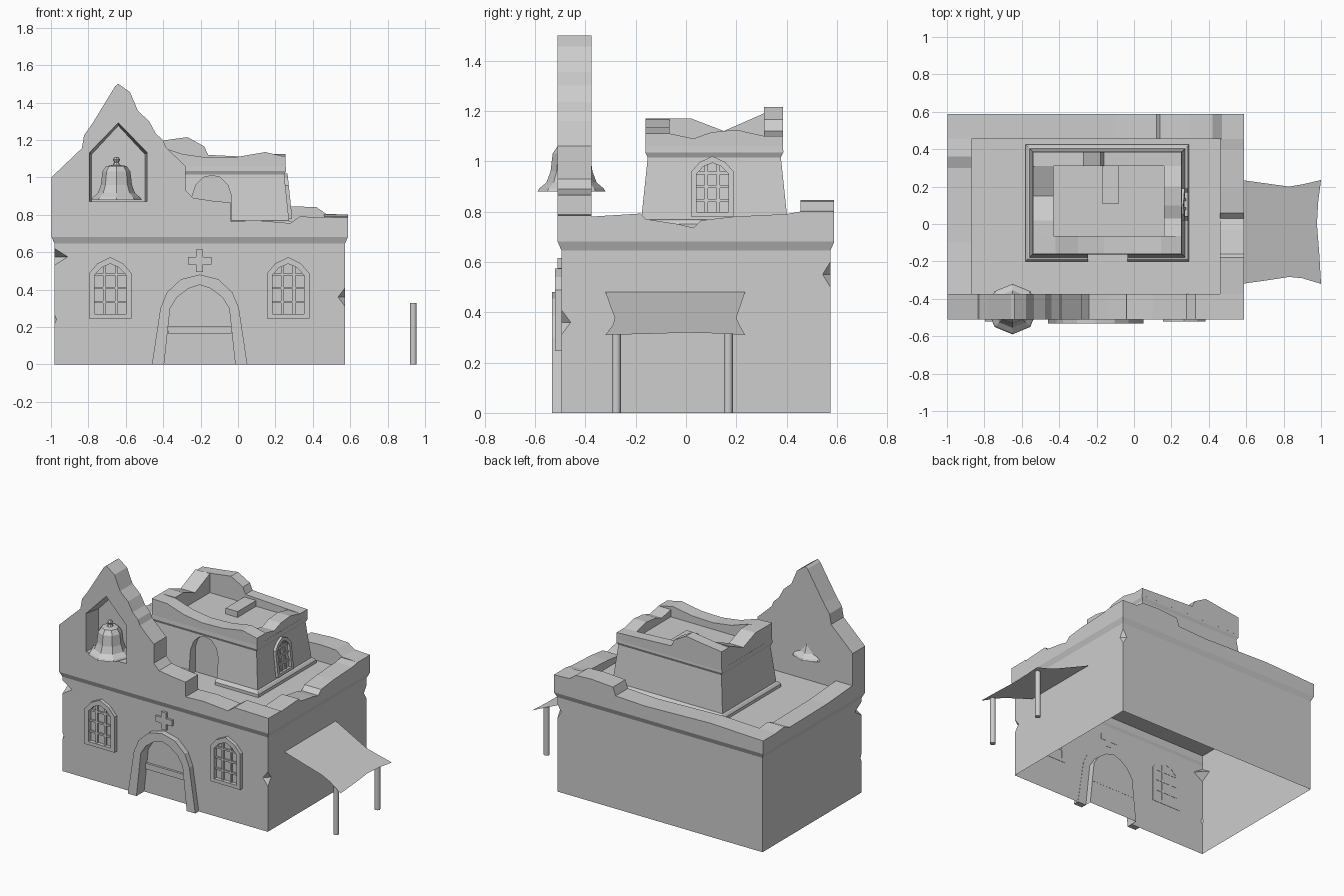
import bpy, bmesh, math
from mathutils import Vector

if "Cube" in bpy.data.objects:
    bpy.data.objects.remove(bpy.data.objects["Cube"], do_unlink=True)

stone = bpy.data.materials.new("plain_grey")
stone.use_nodes = True
grey = (0.61, 0.61, 0.61, 1)
stone.diffuse_color = grey
stone.node_tree.nodes["Principled BSDF"].inputs["Base Color"].default_value = grey


def finish(name, bm):
    bmesh.ops.recalc_face_normals(bm, faces=bm.faces[:])
    mesh = bpy.data.meshes.new(name)
    bm.to_mesh(mesh)
    bm.free()
    mesh.materials.append(stone)
    ob = bpy.data.objects.new(name, mesh)
    bpy.context.scene.collection.objects.link(ob)
    return ob


def prism(name, pts, axis, lo, hi, lean=0):
    """Extrude a (side, z) outline along x or y; lean shifts the depth with height."""
    bm = bmesh.new()
    if axis == "y":
        a, b = [[bm.verts.new((u, t, v)) for u, v in pts] for t in (lo, hi)]
    else:
        a, b = [[bm.verts.new((t + lean * (v - .77), u, v)) for u, v in pts] for t in (lo, hi)]
    bm.faces.new(a)
    bm.faces.new(b[::-1])
    for i in range(len(a)):
        j = (i + 1) % len(a)
        bm.faces.new((a[i], b[i], b[j], a[j]))
    return finish(name, bm)


def box(name, x, y, z):
    return prism(name, [(x[0], z[0]), (x[1], z[0]), (x[1], z[1]), (x[0], z[1])], "y", *y)


def ragged(name, tops, axis, lo, hi, base):
    """Broken wall: top outline above a level base."""
    return prism(name, [(tops[0][0], base)] + tops + [(tops[-1][0], base)], axis, lo, hi)


def stack(name, rings):
    """Skin a pile of point rings and cap both ends."""
    bm = bmesh.new()
    rings = [[bm.verts.new(p) for p in ring] for ring in rings]
    bm.faces.new(rings[0])
    bm.faces.new(rings[-1])
    n = len(rings[0])
    for a, b in zip(rings, rings[1:]):
        for i in range(n):
            j = (i + 1) % n
            bm.faces.new((a[i], a[j], b[j], b[i]))
    return finish(name, bm)


def loft(name, rect, levels):
    """Stack of rectangles, each grown outward by an amount at a height."""
    x0, x1, y0, y1 = rect
    return stack(name, [[(x0 - g, y0 - g, z), (x1 + g, y0 - g, z), (x1 + g, y1 + g, z), (x0 - g, y1 + g, z)]
                        for z, g in levels])


def cut(target, cutter):
    """Carve the cutter out of the target and discard it."""
    mod = target.modifiers.new("cut", "BOOLEAN")
    mod.operation, mod.solver, mod.object = "DIFFERENCE", "EXACT", cutter
    bpy.context.view_layer.update()
    deps = bpy.context.evaluated_depsgraph_get()
    mesh = bpy.data.meshes.new_from_object(target.evaluated_get(deps))
    target.modifiers.clear()
    target.data = mesh
    bpy.data.objects.remove(cutter, do_unlink=True)


def mirror_arch(c, half):
    """Full outline from the left half, listed as (distance from centre, z) up to the apex."""
    return [(c - d, z) for d, z in half] + [(c + d, z) for d, z in half[-2::-1]]


def chip(centre, r, h):
    """Stretched octahedron used to knock a notch in a corner."""
    bm = bmesh.new()
    c = Vector(centre)
    ring = [bm.verts.new(c + Vector((r * math.cos(k * math.pi / 2), r * math.sin(k * math.pi / 2), 0)))
            for k in range(4)]
    for end in (h, -h):
        tip = bm.verts.new(c + Vector((0, 0, end)))
        for i in range(4):
            bm.faces.new((ring[i], ring[(i + 1) % 4], tip))
    return finish("chip_cutter", bm)


def window(name, axis, c, w, z0, z1, wall, face, bars, lean=0):
    """Pointed frame from wall to face, with a sill and a shallower lattice."""
    h, t = z1 - z0, w * 0.26
    outer = mirror_arch(c, [(w, z0), (w, z0 + h * .74), (w * .6, z0 + h * .9), (0, z1)])
    inner = mirror_arch(c, [(w - t, z0), (w - t, z0 + h * .71), (w * .42, z0 + h * .83), (0, z1 - t * 1.2)])
    prism(name + "_frame", outer + inner[::-1], axis, wall, face, lean)

    def bar(label, u0, u1, v0, v1, depth):
        prism(name + label, [(u0, v0), (u1, v0), (u1, v1), (u0, v1)], axis, wall, depth, lean)
    bar("_sill", c - w + t, c + w - t, z0, z0 + t * .8, face)
    for s in (-1, 1):
        bar("_upright", c + s * w * .28 - .007, c + s * w * .28 + .007, z0, z0 + h * .88, bars)
    for k in (.27, .5, .72):
        bar("_crossbar", c - w + t, c + w - t, z0 + h * k - .006, z0 + h * k + .006, bars)


# Main building shell with a flared ledge, roofed at parapet foot level
body = loft("building_walls", (-.981, .572, -.495, .574), [(0, 0), (.645, 0), (.68, .015), (.73, .015)])
door_inner = [(.19, 0), (.158, .3), (.12, .36), (.06, .405), (0, .425)]
door_outer = [(.255, 0), (.21, .3), (.175, .385), (.1, .455), (0, .48)]
cut(body, prism("door_cutter", mirror_arch(-.205, [(.19, -.1)] + door_inner), "y", -.6, -.45))
for centre, r, h in (((.6, -.52, .36), .09, .12), ((-1, -.515, .575), .11, .07),
                     ((.6, .6, .55), .085, .14), ((-.99, -.505, .24), .03, .07)):
    cut(body, chip(centre, r, h))

# The underside is open
bm = bmesh.new()
bm.from_mesh(body.data)
under = [f for f in bm.faces if f.normal.z < -.9 and f.calc_center_median().z < .01]
bmesh.ops.delete(bm, geom=under, context="FACES")
bm.to_mesh(body.data)
bm.free()

# Doorway surround, door rail and cross
prism("door_arch", mirror_arch(-.205, door_outer) + mirror_arch(-.205, door_inner)[::-1], "y", -.533, -.493)
box("door_rail", (-.375, -.035), (-.465, -.449), (.165, .205))
prism("cross", [(-.225, .495), (-.187, .495), (-.187, .535), (-.143, .535), (-.143, .575), (-.187, .575),
                (-.187, .615), (-.225, .615), (-.225, .575), (-.268, .575), (-.268, .535), (-.225, .535)],
      "y", -.51, -.493)
for side, c in (("right", -.683), ("left", .268)):
    window(side + "_window", "y", c, .113, .245, .573, -.493, -.52, -.507)

# Broken front gable with a tapered bell niche
gable = ragged("front_gable", [
    (-.998, 1), (-.835, 1.155), (-.823, 1.225), (-.78, 1.285), (-.657, 1.487), (-.64, 1.5), (-.577, 1.455),
    (-.535, 1.355), (-.475, 1.3), (-.44, 1.235), (-.4, 1.197), (-.385, 1.16), (-.28, 1.06), (-.28, .93),
    (-.24, .89), (-.14, .875), (-.04, .865), (-.038, .765), (.1, .77), (.28, .755), (.33, .79), (.587, .785)],
    "y", -.51, -.375, .73)
niche = prism("niche_cutter", [(-.795, .872), (-.485, .872), (-.485, 1.133), (-.64, 1.293), (-.795, 1.133)],
              "y", -.52, -.39)
for v in niche.data.vertices:
    if v.co.y > -.5:
        v.co.x = -.64 + (v.co.x + .64) * .92
        v.co.z = .875 + (v.co.z - .875) * .96
cut(gable, niche)

# Eight-sided bell turned from a profile
bell_profile = ((.135, .88), (.128, .892), (.1, .915), (.083, .96), (.075, 1.03), (.055, 1.06), (.02, 1.066),
                (.012, 1.08), (.02, 1.095), (.01, 1.108))
stack("bell", [[(-.65 + r * math.sin(k * math.pi / 4), -.455 + r * math.cos(k * math.pi / 4), z)
                for k in range(8)] for r, z in bell_profile])

# Ragged roof parapet
ragged("back_parapet", [(-.996, .77), (-.6, .785), (-.1, .77), (.12, .78), (.14, .835), (.3, .845),
                        (.42, .84), (.47, .805), (.587, .8)], "y", .455, .589, .73)
ragged("left_parapet", [(-.375, .78), (-.18, .792), (-.16, .77), (-.03, .75), (.03, .735), (.06, .765),
                        (.19, .78), (.4, .79), (.455, .8)], "x", .46, .587, .73)
ragged("right_parapet", [(-.375, .78), (-.1, .76), (.3, .755), (.36, .78), (.455, .77)], "x", -.996, -.87, .73)

# Tapered roof tower with a thin moulded foot and an arched recess
tower = loft("tower_walls", (-.55, .265, -.17, .395),
             [(.72, .03), (.75, .03), (.765, .018), (.768, .008), (1.015, -.018), (1.035, -.008), (1.06, -.01)])
recess = [(.105, .7), (.105, .9), (.085, .96), (.045, 1), (0, 1.01)]
cut(tower, prism("recess_cutter", mirror_arch(-.14, recess), "y", -.3, -.11))
window("tower_window", "x", .105, .085, .78, 1.02, .265, .291, .28, -.105)

# Ragged tower parapet and roof beam
ragged("tower_front_parapet", [(-.54, 1.17), (-.42, 1.165), (-.3, 1.125), (-.16, 1.105), (0, 1.11),
                               (.145, 1.135), (.255, 1.11)], "y", -.16, -.065, 1.05)
ragged("tower_back_parapet", [(-.54, 1.18), (-.4, 1.197), (-.27, 1.215), (-.18, 1.165), (-.16, 1.12),
                              (.04, 1.11), (.255, 1.1)], "y", .31, .386, 1.05)
ragged("tower_right_parapet", [(-.065, 1.17), (.02, 1.17), (.15, 1.12), (.31, 1.19)], "x", -.539, -.43, 1.05)
ragged("tower_left_parapet", [(-.065, 1.11), (.03, 1.09), (.1, 1.115), (.2, 1.125), (.31, 1.1)],
       "x", .16, .254, 1.05)
box("tower_roof_beam", (-.17, -.08), (.11, .32), (1.05, 1.1))

# Sloping cloth awning on two posts
bm = bmesh.new()
cloth = [(.575, .235), (.72, .215), (.83, .2), (.9, .212), (1, .235), (.985, .12), (.978, 0), (.99, -.15),
         (1, -.32), (.9, -.29), (.83, -.283), (.72, -.3), (.575, -.32)]
bm.faces.new([bm.verts.new((x, y, .48 - .4 * (x - .575))) for x, y in cloth])
finish("awning", bm)
for y in (-.277, .168):
    bm = bmesh.new()
    bmesh.ops.create_cone(bm, cap_ends=True, segments=12, radius1=.018, radius2=.018, depth=.328)
    bmesh.ops.translate(bm, verts=bm.verts[:], vec=(.937, y, .164))
    post = finish("awning_post", bm)
    for p in post.data.polygons:
        p.use_smooth = abs(p.normal.z) < .5
